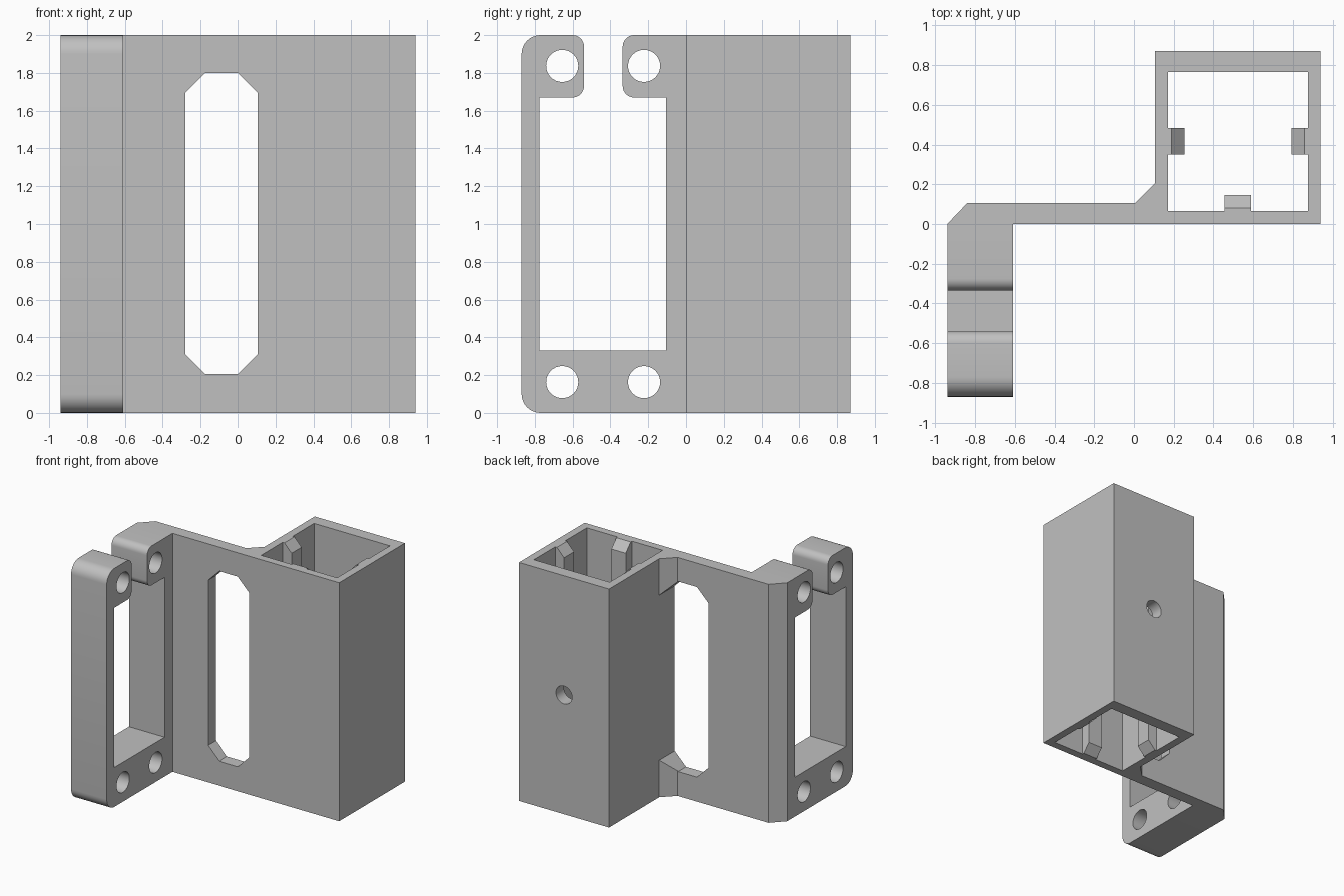
import bpy, bmesh, math
from mathutils import Vector

cube = bpy.data.objects.get("Cube")
if cube:
    bpy.data.objects.remove(cube, do_unlink=True)

grey = bpy.data.materials.new("plain grey")
grey.use_nodes = True
grey.diffuse_color = (0.53, 0.53, 0.53, 1)
grey.node_tree.nodes["Principled BSDF"].inputs["Base Color"].default_value = grey.diffuse_color


def rounded(corners, steps=8):
    """Outline from (a, b, radius) corners with right-angle roundings."""
    out = []
    for i, (a, b, r) in enumerate(corners):
        p = Vector((a, b))
        if not r:
            out.append(p)
            continue
        u = (Vector(corners[i - 1][:2]) - p).normalized()
        v = (Vector(corners[(i + 1) % len(corners)][:2]) - p).normalized()
        for k in range(steps + 1):
            t = math.pi / 2 * k / steps
            out.append(p + r * (u + v - v * math.cos(t) - u * math.sin(t)))
    return out


def circle(a, b, r, n=32):
    return [(a + r * math.cos(math.tau * k / n), b + r * math.sin(math.tau * k / n)) for k in range(n)]


def prism(name, outline, axis, lo, hi):
    """Extrude a flat outline along the x, y or z axis."""
    place = {"x": lambda a, b, d: (d, a, b),
             "y": lambda a, b, d: (a, d, b),
             "z": lambda a, b, d: (a, b, d)}[axis]
    bm = bmesh.new()
    ends = [[bm.verts.new(place(p[0], p[1], d)) for p in outline] for d in (lo, hi)]
    n = len(outline)
    for ring in ends:
        bm.faces.new(ring)
    for i in range(n):
        j = (i + 1) % n
        bm.faces.new((ends[0][i], ends[0][j], ends[1][j], ends[1][i]))
    bmesh.ops.recalc_face_normals(bm, faces=bm.faces)
    mesh = bpy.data.meshes.new(name)
    bm.to_mesh(mesh)
    bm.free()
    mesh.materials.append(grey)
    obj = bpy.data.objects.new(name, mesh)
    bpy.context.collection.objects.link(obj)
    return obj


def activate(obj):
    bpy.ops.object.select_all(action="DESELECT")
    obj.select_set(True)
    bpy.context.view_layer.objects.active = obj


def cut(obj, *cutter_args):
    cutter = prism("cutter", *cutter_args)
    cutter.hide_render = True
    mod = obj.modifiers.new("cut", "BOOLEAN")
    mod.operation, mod.solver, mod.object = "DIFFERENCE", "EXACT", cutter
    activate(obj)
    bpy.ops.object.modifier_apply(modifier=mod.name)
    bpy.data.objects.remove(cutter, do_unlink=True)


def smooth(obj):
    activate(obj)
    bpy.ops.object.shade_smooth_by_angle(angle=math.radians(30))


HEIGHT = 2.0

# Plate and square tube, one plan outline
body = prism("plate_and_tube", [(-.94, 0), (.94, 0), (.94, .87), (.105, .87), (.105, .205),
                                (.005, .105), (-.84, .105)], "z", 0, HEIGHT)
# Tube bore
cut(body, [(.172, .065), (.875, .065), (.875, .765), (.172, .765)], "z", -.1, HEIGHT + .1)
# Chamfered slot in the plate
cut(body, [(-.28, .31), (-.175, .205), (0, .205), (.105, .31),
           (.105, 1.695), (0, 1.8), (-.175, 1.8), (-.28, 1.695)], "y", -.1, .3)
# Screw hole in the rear wall
cut(body, circle(.522, 1, .075), "y", .7, 1)
smooth(body)

# Open-topped side clamp
clamp = prism("side_clamp", rounded([
    (0, 0, 0), (0, HEIGHT, 0), (-.335, HEIGHT, .06), (-.335, 1.67, .06), (-.105, 1.67, 0),
    (-.105, .33, 0), (-.775, .33, 0), (-.775, 1.67, 0), (-.54, 1.67, .06), (-.54, HEIGHT, .06),
    (-.87, HEIGHT, .1), (-.87, 0, .1)]), "x", -.94, -.61)
for y in (-.655, -.222):
    for z in (.163, 1.837):
        cut(clamp, circle(y, z, .085), "x", -1.1, -.4)
smooth(clamp)


# Guide ribs inside the tube, bevelled at both ends
def rib_profile(wall, direction):
    near, far = wall + .016 * direction, wall + .082 * direction
    return [(wall, 0), (near, 0), (far, .07), (far, HEIGHT - .07), (near, HEIGHT), (wall, HEIGHT)]


prism("right_rib", rib_profile(.172, 1), "y", .35, .483)
prism("left_rib", rib_profile(.875, -1), "y", .35, .483)
prism("front_rib", rib_profile(.065, 1), "x", .456, .589)
